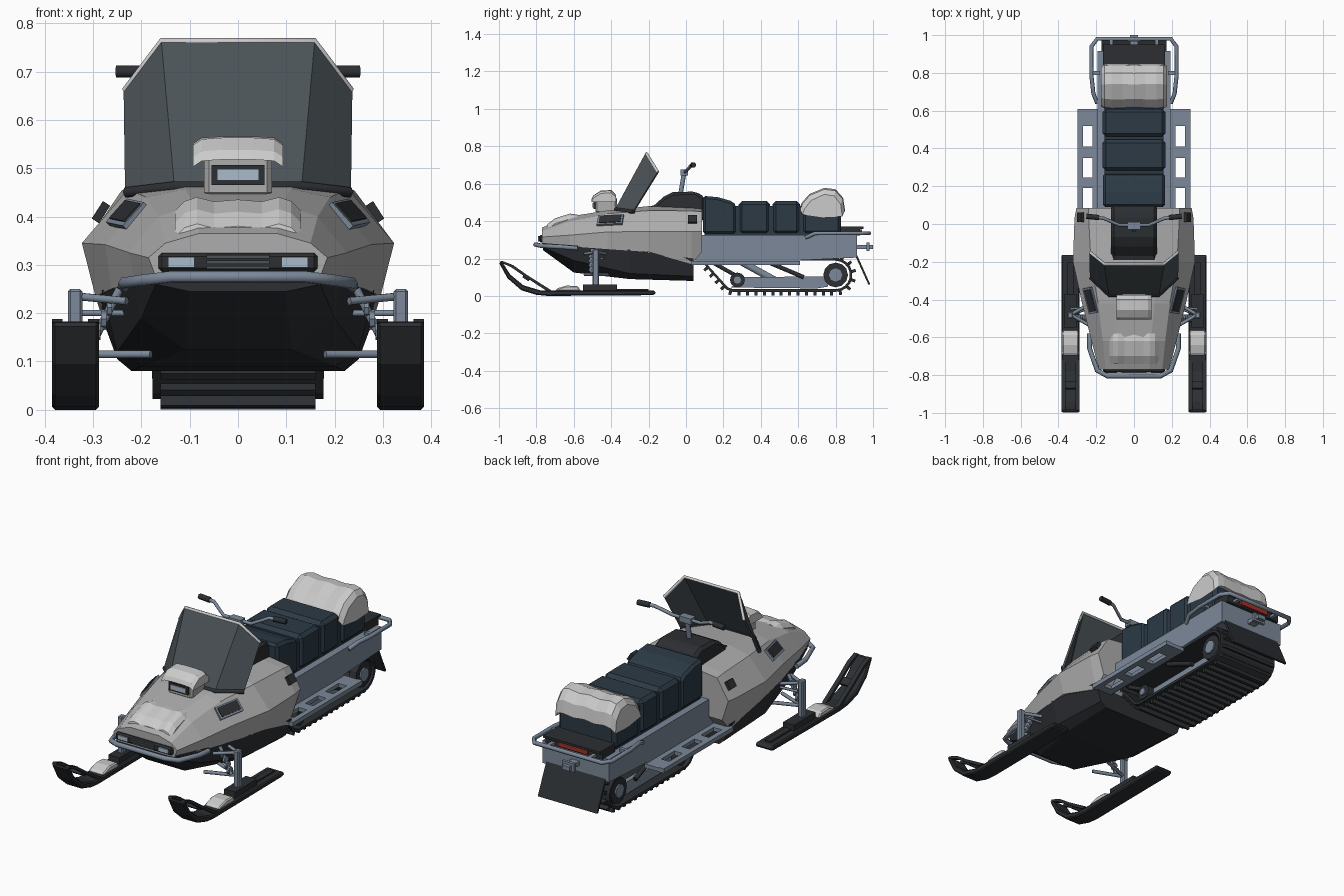
import bpy, bmesh, math
from mathutils import Matrix, Vector, Euler

if "Cube" in bpy.data.objects:
    bpy.data.objects.remove(bpy.data.objects["Cube"])


def material(name, c):
    m = bpy.data.materials.new(name)
    m.diffuse_color = (*c, 1)
    m.use_nodes = True
    m.node_tree.nodes["Principled BSDF"].inputs["Base Color"].default_value = m.diffuse_color
    return m


BLACK = material("black_plastic", (0.025, 0.028, 0.032))
NAVY = material("navy_vinyl", (0.025, 0.042, 0.06))
STEEL = material("blue_steel", (0.2, 0.25, 0.32))
GLASS = material("tinted_screen", (0.07, 0.085, 0.095))
LAMP = material("lamp_glass", (0.4, 0.5, 0.6))
RED = material("red_lamp", (0.35, 0.03, 0.02))
GREY = material("hood_grey", (0.42, 0.42, 0.42))
PALE = material("pale_grey", (0.56, 0.56, 0.55))


def finish(bm, name, mat, mirror=False, bevel=0):
    if mirror:
        d = bmesh.ops.duplicate(bm, geom=bm.verts[:] + bm.edges[:] + bm.faces[:])
        for v in d["geom"]:
            if isinstance(v, bmesh.types.BMVert):
                v.co.x *= -1
    bmesh.ops.recalc_face_normals(bm, faces=bm.faces[:])
    me = bpy.data.meshes.new(name)
    bm.to_mesh(me)
    bm.free()
    me.materials.append(mat)
    ob = bpy.data.objects.new(name, me)
    bpy.context.collection.objects.link(ob)
    if bevel:
        b = ob.modifiers.new("bevel", "BEVEL")
        b.width, b.segments = bevel, 1
    return ob


def add_box(bm, x, y, z, rot=(0, 0, 0)):
    c = Vector([(a + b) / 2 for a, b in (x, y, z)])
    s = [abs(b - a) for a, b in (x, y, z)]
    m = Matrix.Translation(c) @ Euler(rot).to_matrix().to_4x4() @ Matrix.Diagonal((*s, 1))
    bmesh.ops.create_cube(bm, size=1, matrix=m)


def boxes(name, mat, items, mirror=False, bevel=0):
    bm = bmesh.new()
    for it in items:
        add_box(bm, *it)
    return finish(bm, name, mat, mirror, bevel)


def loft(name, mat, sections, mirror=False, bevel=0, ring=False):
    bm = bmesh.new()
    rows = [[bm.verts.new(p) for p in s] for s in sections]
    n = len(rows[0])
    for a, b in zip(rows, rows[1:] + (rows[:1] if ring else [])):
        for i in range(n):
            bm.faces.new((a[i], a[(i + 1) % n], b[(i + 1) % n], b[i]))
    if not ring:
        bm.faces.new(rows[0])
        bm.faces.new(rows[-1])
    return finish(bm, name, mat, mirror, bevel)


def prism(name, mat, yz, x0, x1, mirror=False, bevel=0):
    return loft(name, mat, [[(x, y, z) for y, z in yz] for x in (x0, x1)], mirror, bevel)


def tube(name, mat, pts, r, mirror=False):
    cu = bpy.data.curves.new(name, "CURVE")
    cu.dimensions, cu.bevel_depth, cu.bevel_resolution, cu.use_fill_caps = "3D", r, 1, True
    sp = cu.splines.new("POLY")
    sp.points.add(len(pts) - 1)
    for p, co in zip(sp.points, pts):
        p.co = (*co, 1)
    tmp = bpy.data.objects.new(name + "_path", cu)
    bpy.context.collection.objects.link(tmp)
    bpy.context.view_layer.update()
    me = bpy.data.meshes.new_from_object(tmp.evaluated_get(bpy.context.evaluated_depsgraph_get()))
    bpy.data.objects.remove(tmp)
    bm = bmesh.new()
    bm.from_mesh(me)
    return finish(bm, name, mat, mirror)


def discs(name, mat, items, sides=12, mirror=False):
    bm = bmesh.new()
    for x, y, z, r, w in items:
        m = Matrix.Translation((x, y, z)) @ Matrix.Rotation(math.pi / 2, 4, "Y")
        bmesh.ops.create_cone(bm, cap_ends=True, segments=sides, radius1=r, radius2=r, depth=w, matrix=m)
    return finish(bm, name, mat, mirror)


def sym(y, half):
    return [(x, y, z) for x, z in half] + [(-x, y, z) for x, z in reversed(half)]


# hood and dark belly pan, lofted from nose to rear
loft("hood", GREY, [sym(y, h) for y, h in (
    (-.77, [(.17, .275), (.185, .315), (.15, .345), (.08, .365)]),
    (-.62, [(.215, .265), (.225, .325), (.165, .4), (.09, .425)]),
    (-.42, [(.262, .25), (.275, .342), (.19, .44), (.11, .457)]),
    (-.2, [(.295, .235), (.323, .345), (.228, .456), (.12, .48)]),
    (.03, [(.275, .17), (.315, .345), (.24, .455), (.12, .47)]),
    (.085, [(.27, .235), (.305, .345), (.24, .45), (.12, .465)]))])
loft("belly_pan", BLACK, [sym(y, h) for y, h in (
    (-.765, [(.175, .283), (.17, .26), (.1, .245)]),
    (-.6, [(.222, .27), (.2, .19), (.11, .125)]),
    (-.3, [(.282, .247), (.25, .12), (.2, .09)]),
    (.04, [(.285, .2), (.25, .105), (.22, .08)]))])

# nose lamps and grille
boxes("nose_panel", BLACK, [((-.165, .165), (-.785, -.75), (.285, .325))], bevel=.008)
boxes("headlights", LAMP, [((.09, .145), (-.79, -.77), (.294, .316))], True)
boxes("grille_bars", GLASS, [((-.065, .065), (-.79, -.77), (z, z + .007)) for z in (.291, .302, .313)])

# moulded scoop on the hood and instrument pod
scoop = [(-.745, .355), (-.74, .385), (-.70, .415), (-.62, .44), (-.58, .435), (-.57, .40)]
loft("hood_scoop", PALE, [[(x, y, z - dz) for y, z in scoop] for x, dz in
     ((-.13, .028), (-.11, .008), (-.085, 0), (-.05, .009), (0, .005), (.05, .009), (.085, 0), (.11, .008), (.13, .028))])
boxes("pod_body", GREY, [((-.07, .07), (-.485, -.37), (.44, .53))], bevel=.01)
cap = [(-.505, .515), (-.495, .535), (-.455, .56), (-.4, .563), (-.375, .54), (-.375, .515)]
loft("pod_cap", PALE, [[(x, y, z - dz) for y, z in cap] for x, dz in
     ((-.093, .012), (-.075, 0), (-.03, -.003), (.03, -.003), (.075, 0), (.093, .012))])
boxes("pod_frame", BLACK, [((-.055, .055), (-.495, -.48), (.465, .507))])
boxes("pod_lamp", LAMP, [((-.043, .043), (-.499, -.48), (.474, .498))])

# side vents
boxes("side_vents", BLACK, [((.205, .255), (-.465, -.345), (.4, .415), (.08, .83, -.2)),
                            ((.262, .305), (.01, .06), (.40, .418), (0, 1.0, 0))], True)
boxes("vent_frames", STEEL, [((.197, .263), (-.475, -.335), (.399, .411), (.08, .83, -.2))], True)

# windshield with pale top rim and dark base strip
base = [(-.23, -.28, .45), (-.13, -.375, .462), (.13, -.375, .462), (.23, -.28, .45)]
top = [(-.233, -.15, .66), (-.157, -.212, .762), (.157, -.212, .762), (.233, -.15, .66)]
bm = bmesh.new()
lo, hi = [bm.verts.new(p) for p in base], [bm.verts.new(p) for p in top]
for i in range(3):
    bm.faces.new((lo[i], lo[i + 1], hi[i + 1], hi[i]))
ws = finish(bm, "windshield", GLASS)
sol = ws.modifiers.new("thickness", "SOLIDIFY")
sol.thickness, sol.offset = .01, 0
tube("windshield_rim", PALE, top, .008)
tube("windshield_base", BLACK, base, .012)

# console and handlebar
prism("console", BLACK, [(-.3, .45), (-.17, .485), (-.12, .53), (-.07, .555), (.05, .558), (.1, .53), (.1, .4)],
      -.122, .122, bevel=.015)
tube("steering_post", STEEL, [(0, -.03, .54), (0, -.01, .66)], .014)
boxes("bar_clamp", STEEL, [((-.035, .035), (-.03, .01), (.645, .675))])
tube("handlebar", STEEL, [(-.24, .04, .7), (-.16, .03, .7), (-.08, -.005, .662), (.08, -.005, .662),
                          (.16, .03, .7), (.24, .04, .7)], .009)
tube("hand_grips", BLACK, [(.185, .034, .7), (.252, .041, .7)], .014, True)

# seat cushions and rear bag
prism("seat_front", NAVY, [(.09, .33), (.09, .535), (.17, .528), (.25, .505), (.268, .485), (.268, .33)],
      -.165, .165, bevel=.016)
boxes("seat_cushions", NAVY, [((-.167, .167), (a, b), (.33, .508)) for a, b in
      ((.282, .448), (.462, .61), (.622, .83))], bevel=.018)
boxes("seat_core", NAVY, [((-.155, .155), (.1, .82), (.32, .48))])
bag = [(.608, .47), (.62, .50), (.66, .545), (.74, .578), (.80, .57), (.84, .525), (.85, .46), (.73, .455)]
loft("rear_bag", PALE, [[(x, .73 + (y - .73) * s, z - dz) for y, z in bag] for x, dz, s in
     ((-.175, .035, .88), (-.155, .008, .98), (-.12, 0, 1), (-.06, .008, 1), (0, .002, .97),
      (.06, .008, 1), (.12, 0, 1), (.155, .008, .98), (.175, .035, .88))])

# tunnel, running boards, rear plate and hitch
prism("tunnel_sides", STEEL, [(.05, .17), (.05, .325), (.915, .325), (.915, .205), (.6, .19), (.6, .17)],
      .178, .192, True)
boxes("tunnel_top", STEEL, [((-.18, .18), (.05, .91), (.31, .325)), ((-.19, .19), (.9, .915), (.205, .325))])
boxes("running_boards", STEEL, [((.185, .22), (.03, .61), (.165, .185)), ((.27, .298), (.03, .61), (.165, .188))] +
      [((.22, .27), (a, b), (.165, .185)) for a, b in ((.03, .085), (.19, .245), (.35, .41), (.52, .61))], True)
boxes("hitch", STEEL, [((-.022, .022), (.91, 1.0), (.25, .272)), ((-.035, .035), (.965, .98), (.24, .285))])
boxes("tail_housing", BLACK, [((-.165, .165), (.825, .93), (.322, .36)), ((-.165, .165), (.825, .95), (.358, .37))])
boxes("tail_lamp", RED, [((-.085, .085), (.92, .94), (.33, .354))])
prism("snow_flap", BLACK, [(.9, .225), (.912, .225), (.985, .062), (.975, .06)], -.172, .172)

# rear rack and front bumper tubes
rack = [(.195, .64, .312), (.215, .69, .335), (.225, .78, .335), (.225, .94, .335), (.195, .98, .335)]
tube("rear_rack", STEEL, rack + [(-x, y, z) for x, y, z in reversed(rack)], .011)
boxes("rack_stays", STEEL, [((.18, .225), (.79, .81), (.325, .34)), ((.11, .13), (.91, .98), (.328, .342))], True)
bump = [(.235, -.58, .255), (.235, -.66, .262), (.195, -.775, .268), (.14, -.805, .275)]
tube("front_bumper", STEEL, bump + [(-x, y, z) for x, y, z in reversed(bump)], .013)

# track belt as closed loop with cross lugs
path = [(.1, .165), (.215, .035), (.25, .022), (.5, .022)]
path += [(.8 + .09 * math.cos(math.radians(a)), .112 + .09 * math.sin(math.radians(a))) for a in range(-90, 91, 20)]
path += [(.5, .205), (.15, .205), (.11, .195)]
P = [Vector(p) for p in path]
rows = []
for i, p in enumerate(P):
    t = ((p - P[i - 1]).normalized() + (P[(i + 1) % len(P)] - p).normalized()).normalized()
    q = p + Vector((-t.y, t.x)) * .014
    rows.append([(-.177, *p), (.177, *p), (.177, *q), (-.177, *q)])
loft("track_belt", BLACK, rows, ring=True)
bm, left = bmesh.new(), .02
for a, b in zip(P, P[1:] + P[:1]):
    d = b - a
    while left < d.length:
        c = a + d.normalized() * left
        c += Vector((d.y, -d.x)).normalized() * .008
        add_box(bm, (-.16, .16), (c.x - .008, c.x + .008), (c.y - .013, c.y + .013), (math.atan2(d.y, d.x), 0, 0))
        left += .045
    left -= d.length
finish(bm, "track_lugs", BLACK)

# track suspension
prism("skid_rails", STEEL, [(.24, .045), (.3, .1), (.76, .105), (.76, .05), (.7, .04)], .11, .135, True)
discs("track_wheels", BLACK, [(.15, .8, .112, .066, .04), (.15, .275, .085, .04, .04)], 12, True)
discs("wheel_hubs", STEEL, [(.155, .8, .112, .036, .045), (.155, .275, .085, .02, .045)], 8, True)
discs("axles", BLACK, [(0, .8, .112, .012, .3), (0, .275, .085, .012, .3)], 8)
tube("suspension_arms", BLACK, [(.145, .44, .18), (.145, .63, .1)], .013, True)
tube("swing_arms", BLACK, [(.145, .14, .18), (.145, .3, .09)], .012, True)
tube("skid_shock", STEEL, [(0, .3, .18), (0, .5, .07)], .022)

# skis with upturned tips and looped handles
prism("skis", BLACK, [(-.16, .012), (-.17, .03), (-.78, .03), (-.87, .057), (-.94, .115), (-.985, .185), (-1, .178),
                      (-.955, .095), (-.88, .03), (-.8, .006), (-.74, 0), (-.18, .004)], .288, .385, True, .006)
loopy = [(-.995, .182), (-.93, .15), (-.85, .095), (-.75, .03), (-.72, .03), (-.85, .112), (-.925, .165), (-.985, .188)]
for n, x in (("inner", .288), ("outer", .363)):
    prism("ski_handle_" + n, BLACK, loopy, x, x + .022, True)
boxes("ski_handle_bars", BLACK, [((.3, .37), (-.875, -.835), (.088, .102), (-.6, 0, 0))], True)
prism("ski_covers", PALE, [(-.7, .025), (-.69, .04), (-.64, .055), (-.58, .053), (-.56, .025)], .294, .38, True, .006)
boxes("ski_saddles", BLACK, [((.305, .368), (-.55, -.37), (.025, .062)), ((.32, .352), (-.37, -.2), (.025, .038))], True)

# front suspension
boxes("ski_spindles", STEEL, [((.322, .352), (-.5, -.465), (.05, .25))], True, .005)
for n, zo, zi, xi in (("lower", .115, .115, .18), ("upper", .235, .225, .23)):
    for s in (-.06, .06):
        tube("%s_arm_%s" % (n, "front" if s < 0 else "rear"), STEEL,
             [(xi, -.48 + s, zi), (.335, -.48, zo)], .009, True)
tube("front_shock", STEEL, [(.31, -.5, .12), (.245, -.5, .25)], .01, True)
discs("shock_coils", STEEL, [(.302 - .012 * i, -.5, .14 + .024 * i, .02, .011) for i in range(4)], 8, True)
tube("tie_rod", STEEL, [(.2, -.44, .2), (.335, -.45, .2)], .007, True)
